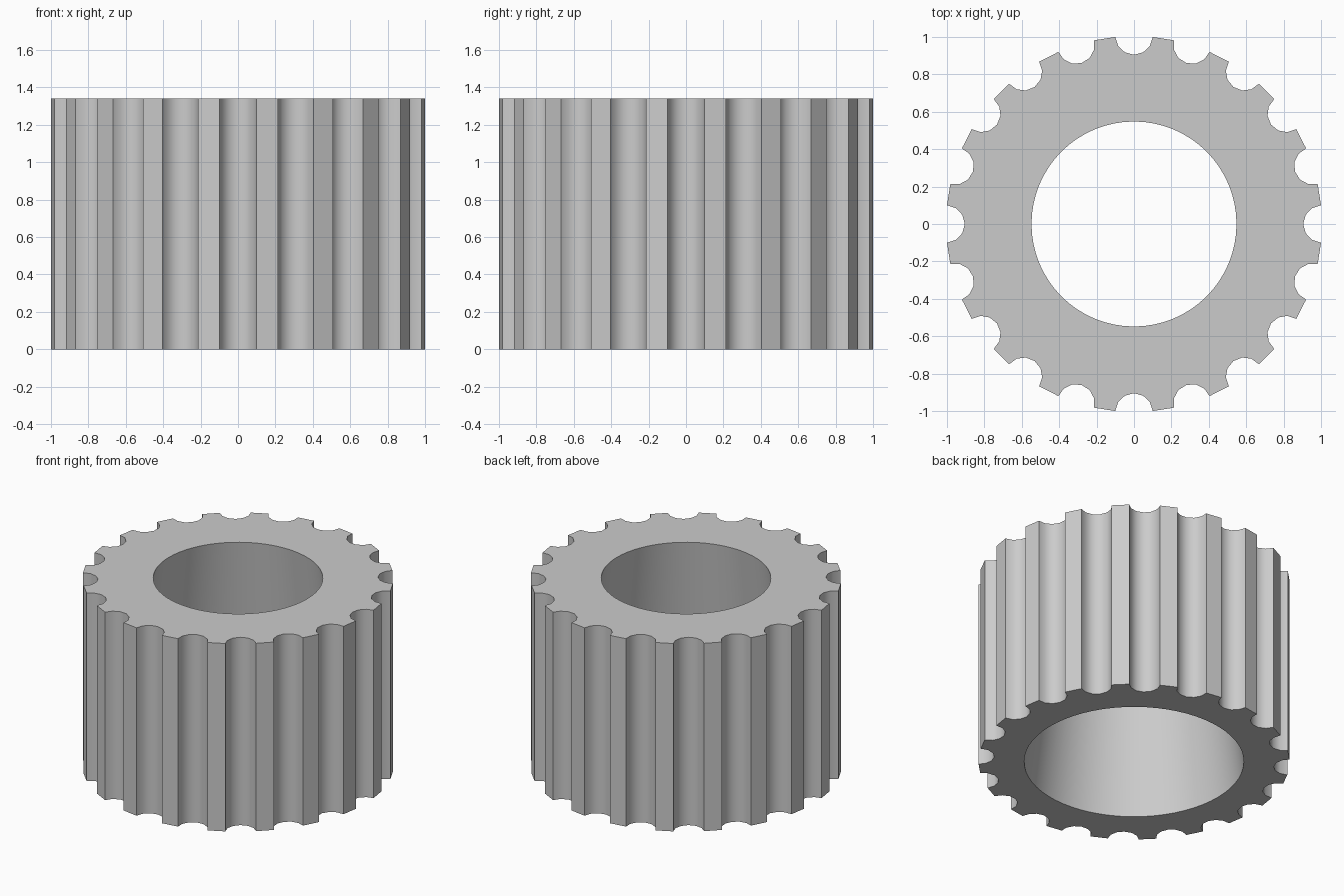
import bpy
import bmesh
from math import cos, sin, pi, asin, radians

cube = bpy.data.objects.get("Cube")
if cube:
    bpy.data.objects.remove(cube, do_unlink=True)

TEETH = 20
OUTER, GROOVE, HEIGHT = 1.005, 0.1, 1.34
BORE_BOTTOM, BORE_TOP = 0.71, 0.548
ARC_STEPS, BORE_STEPS = 6, 64


def add_loop(bm, points):
    """Closed ring of edges through the points at z = 0."""
    verts = [bm.verts.new((x, y, 0)) for x, y in points]
    return [bm.edges.new((v, verts[i - 1])) for i, v in enumerate(verts)]


def groove_points(angle):
    """Round scoop centred on the rim, its ends lying on the outer circle."""
    reach = pi / 2 - asin(GROOVE / (2 * OUTER))
    for i in range(ARC_STEPS + 1):
        sweep = angle + pi + reach * (1 - 2 * i / ARC_STEPS)
        yield (OUTER * cos(angle) + GROOVE * cos(sweep),
               OUTER * sin(angle) + GROOVE * sin(sweep))


# Toothed outline with a round hole, filled and extruded upward
bm = bmesh.new()
outline = [p for k in range(TEETH) for p in groove_points(2 * pi * k / TEETH)]
turns = [2 * pi * i / BORE_STEPS for i in range(BORE_STEPS)]
bore = [(BORE_BOTTOM * cos(t), BORE_BOTTOM * sin(t)) for t in turns]
edges = add_loop(bm, outline) + add_loop(bm, bore)
bmesh.ops.triangle_fill(bm, edges=edges, use_beauty=True)
extruded = bmesh.ops.extrude_face_region(bm, geom=bm.faces[:], use_keep_orig=True)
top = [g for g in extruded["geom"] if isinstance(g, bmesh.types.BMVert)]

# Bore narrows towards the top
for v in top:
    if v.co.length < (BORE_BOTTOM + OUTER - GROOVE) / 2:
        v.co *= BORE_TOP / BORE_BOTTOM
    v.co.z = HEIGHT
bmesh.ops.recalc_face_normals(bm, faces=bm.faces[:])

mesh = bpy.data.meshes.new("toothed_pulley")
bm.to_mesh(mesh)
bm.free()
pulley = bpy.data.objects.new("toothed_pulley", mesh)
bpy.context.collection.objects.link(pulley)

# Plain grey metal
grey = bpy.data.materials.new("grey metal")
grey.use_nodes = True
colour = (0.6, 0.6, 0.6, 1)
grey.diffuse_color = colour
grey.node_tree.nodes["Principled BSDF"].inputs["Base Color"].default_value = colour
mesh.materials.append(grey)

# Smooth bore and scoops, crisp lips and rims
bpy.ops.object.select_all(action="DESELECT")
pulley.select_set(True)
bpy.context.view_layer.objects.active = pulley
bpy.ops.object.shade_smooth_by_angle(angle=radians(30))
